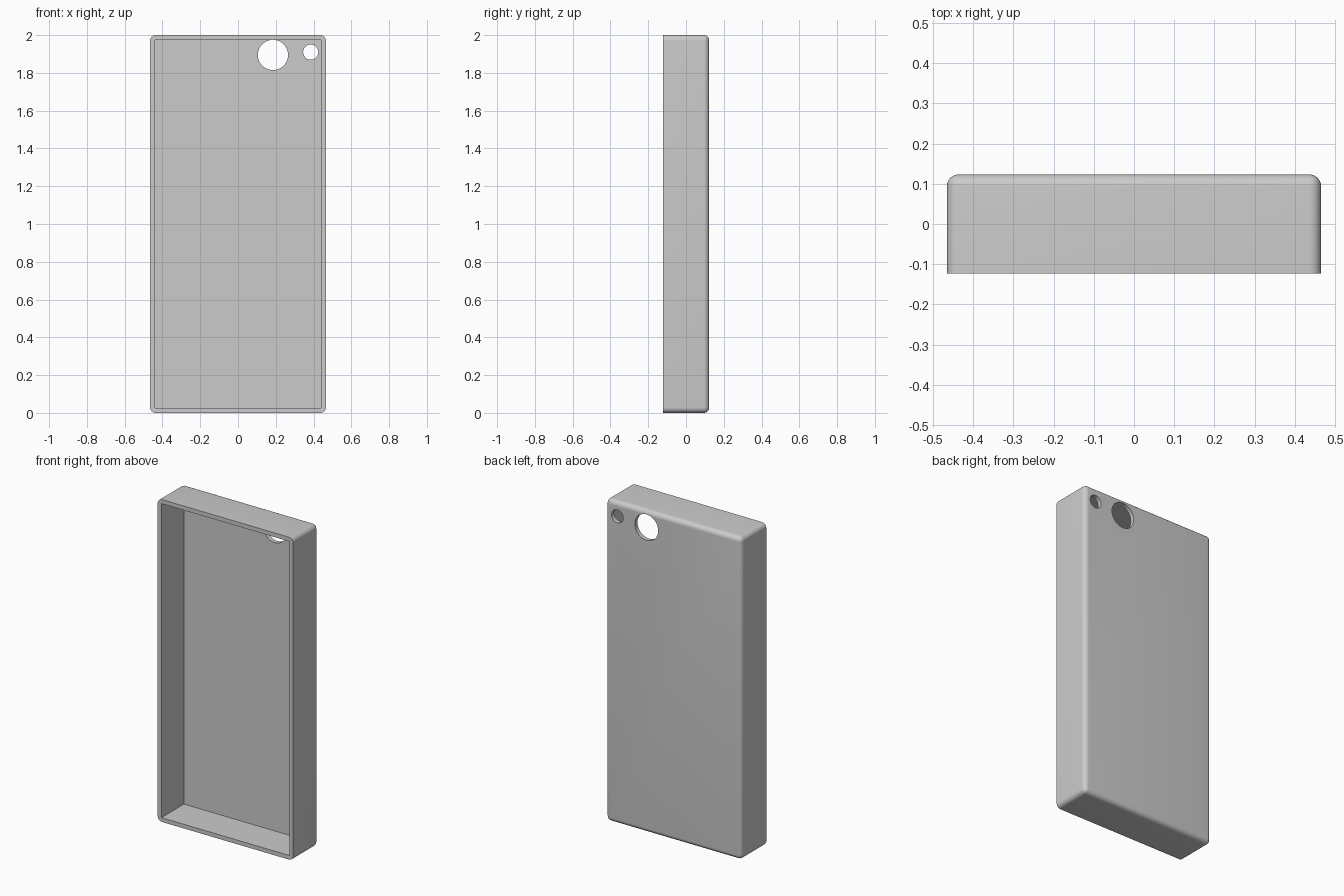
import bpy, bmesh, math
from mathutils import Matrix

cube = bpy.data.objects.get("Cube")
if cube:
    bpy.data.objects.remove(cube)

WIDTH, DEPTH, HEIGHT = 0.93, 0.246, 2.0
WALL, RADIUS = 0.026, 0.029
BACK = DEPTH / 2

grey = bpy.data.materials.new("plain grey")
grey.use_nodes = True
colour = (0.6, 0.6, 0.6, 1)
grey.diffuse_color = colour
grey.node_tree.nodes["Principled BSDF"].inputs["Base Color"].default_value = colour


def add_object(name, bm):
    mesh = bpy.data.meshes.new(name)
    bm.to_mesh(mesh)
    bm.free()
    mesh.materials.append(grey)
    obj = bpy.data.objects.new(name, mesh)
    bpy.context.collection.objects.link(obj)
    return obj


def box(size, centre):
    bm = bmesh.new()
    bmesh.ops.create_cube(bm, size=1, matrix=Matrix.Translation(centre) @ Matrix.Diagonal((*size, 1)))
    return bm


def cut(target, bm, name):
    cutter = add_object(name, bm)
    cutter.hide_render = True
    cutter.hide_viewport = True
    mod = target.modifiers.new(name, "BOOLEAN")
    mod.operation = "DIFFERENCE"
    mod.solver = "EXACT"
    mod.object = cutter
    bpy.context.view_layer.objects.active = target
    bpy.ops.object.modifier_apply(modifier=name)
    bpy.data.objects.remove(cutter)


# Outer shell: rounded everywhere except around the open front
bm = box((WIDTH, DEPTH, HEIGHT), (0, 0, HEIGHT / 2))
edges = [e for e in bm.edges if any(v.co.y > 0 for v in e.verts)]
bmesh.ops.bevel(bm, geom=edges, offset=RADIUS, segments=8, profile=0.5, affect="EDGES")
case = add_object("phone_case", bm)

# Hollow interior, open at the front
cut(case, box((WIDTH - 2 * WALL, DEPTH, HEIGHT - 2 * WALL), (0, -WALL, HEIGHT / 2)), "cavity")

# Camera and flash openings through the back
for name, x, z, r in (("camera_hole", 0.185, 1.895, 0.08), ("flash_hole", 0.385, 1.91, 0.04)):
    bm = bmesh.new()
    bmesh.ops.create_cone(bm, cap_ends=True, segments=64, radius1=r, radius2=r, depth=0.1,
                          matrix=Matrix.Translation((x, BACK, z)) @ Matrix.Rotation(math.pi / 2, 4, "X"))
    cut(case, bm, name)

# Smooth shading with crisp rims
bpy.ops.object.select_all(action="DESELECT")
case.select_set(True)
bpy.context.view_layer.objects.active = case
bpy.ops.object.shade_smooth_by_angle(angle=math.radians(30))
